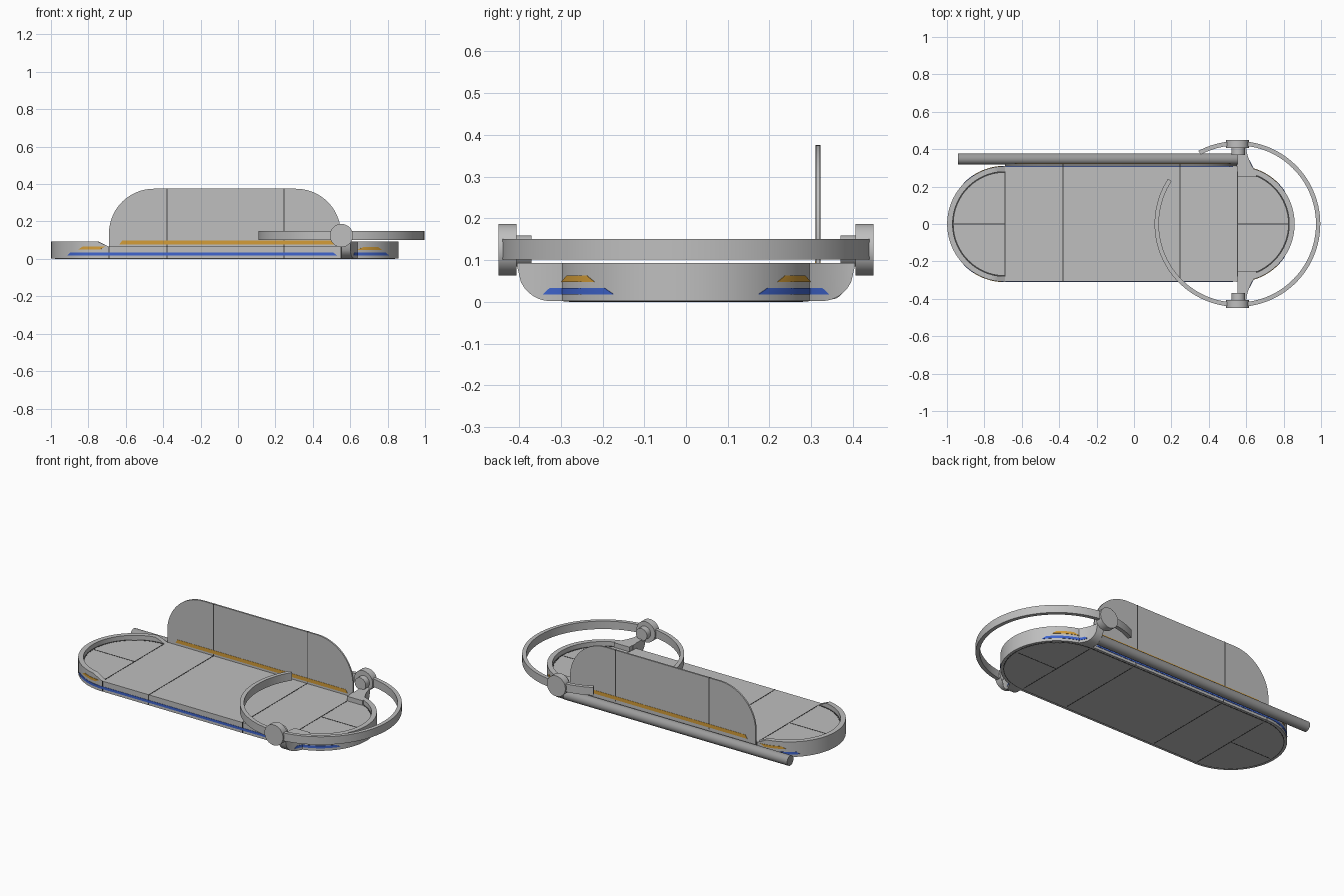
import bpy, bmesh, math
from math import cos, sin, radians

cube = bpy.data.objects.get("Cube")
if cube:
    bpy.data.objects.remove(cube)


def material(name, rgb):
    m = bpy.data.materials.new(name)
    m.use_nodes = True
    m.diffuse_color = (*rgb, 1)
    m.node_tree.nodes["Principled BSDF"].inputs["Base Color"].default_value = (*rgb, 1)
    return m


GREY = material("light grey", (0.52, 0.52, 0.52))
TUBE = material("tube grey", (0.33, 0.33, 0.33))
SEAM = material("seam dark", (0.06, 0.06, 0.06))
BLUE = material("marking blue", (0.05, 0.13, 0.62))
ORANGE = material("marking orange", (0.66, 0.34, 0.04))


def finish(name, bm, mat):
    bmesh.ops.recalc_face_normals(bm, faces=bm.faces)
    me = bpy.data.meshes.new(name)
    bm.to_mesh(me)
    bm.free()
    me.materials.append(mat)
    ob = bpy.data.objects.new(name, me)
    bpy.context.collection.objects.link(ob)
    bpy.ops.object.select_all(action="DESELECT")
    ob.select_set(True)
    bpy.context.view_layer.objects.active = ob
    bpy.ops.object.shade_smooth_by_angle(angle=radians(35))
    return ob


def loft(name, rings, mat):
    """Skin equal-length closed sections and cap both ends."""
    bm = bmesh.new()
    vs = [[bm.verts.new(p) for p in r] for r in rings]
    n = len(rings[0])
    for a, b in zip(vs, vs[1:]):
        for i in range(n):
            j = (i + 1) % n
            bm.faces.new((a[i], a[j], b[j], b[i]))
    bm.faces.new(vs[0])
    bm.faces.new(vs[-1][::-1])
    return finish(name, bm, mat)


def box(name, x0, x1, y0, y1, z0, z1, mat):
    rings = [[(x, y0, z0), (x, y1, z0), (x, y1, z1), (x, y0, z1)] for x in (x0, x1)]
    return loft(name, rings, mat)


def arc_band(name, cx, r0, r1, a0, a1, z0, z1, mat, s0=0, s1=0, steps=48):
    """Curved wall; s0 and s1 slant the ends inward at the top, z1 may depend on x."""
    rings = []
    for i in range(steps + 1):
        t = i / steps
        low = radians(a0 + (a1 - a0) * t)
        high = radians(a0 + s0 + (a1 - s1 - a0 - s0) * t)
        top = z1(cx + r1 * cos(low)) if callable(z1) else z1
        rings.append([(cx + r * cos(a), r * sin(a), z) for r, a, z in
                      ((r0, low, z0), (r1, low, z0), (r1, high, top), (r0, high, top))])
    return loft(name, rings, mat)


def rod(name, r, start, end, mat):
    """Cylinder along x or y between two points."""
    along_x = start[0] != end[0]
    rings = []
    for p in (start, end):
        ring = []
        for i in range(32):
            u, v = r * cos(math.tau * i / 32), r * sin(math.tau * i / 32)
            ring.append((p[0], p[1] + u, p[2] + v) if along_x else (p[0] + u, p[1], p[2] + v))
        rings.append(ring)
    return loft(name, rings, mat)


XL, XR, R, FLOOR, RIM = -0.69, 0.55, 0.308, 0.065, 0.093


def stadium(name, r, z0, z1, mat):
    pts = [(XR + r * cos(radians(a)), r * sin(radians(a))) for a in range(-90, 91, 4)]
    pts += [(XL + r * cos(radians(a)), r * sin(radians(a))) for a in range(90, 271, 4)]
    return loft(name, [[(x, y, z) for x, y in pts] for z in (z0, z1)], mat)


# Bed with a grooved underside
stadium("bed", R, 0.002, FLOOR, GREY)
stadium("underside_groove", R - 0.014, 0.001, 0.004, SEAM)
stadium("underside_plate", R - 0.019, 0.0005, 0.004, GREY)

# Raised end rims; the one at -x slopes down to the floor
arc_band("right_end_rim", XL, R - 0.028, R + 0.001, 90, 270, 0.002,
         lambda x: FLOOR + (RIM - FLOOR) * min(1, max(0, (XL - x) / 0.06)), GREY)
arc_band("left_end_rim", XR, R - 0.028, R + 0.001, -90, 90, 0.002, RIM, GREY)
arc_band("right_rim_seam", XL, R - 0.034, R - 0.027, 90, 270, FLOOR - 0.004, FLOOR + 0.001, SEAM)
arc_band("left_rim_seam", XR, R - 0.034, R - 0.027, -90, 90, FLOOR - 0.004, FLOOR + 0.001, SEAM)

# Panel seams on the bed, above and below
W = 0.0028
for level, z0, z1 in (("top", FLOOR - 0.002, FLOOR + 0.001), ("bottom", 0, 0.002)):
    for i, x in enumerate((XL, -0.38, 0.245, XR + 0.004)):
        half = R - 0.028 if i in (0, 3) or level == "bottom" else R
        box(f"{level}_cross_seam_{i}", x - W, x + W, -half, half, z0, z1, SEAM)
    box(f"{level}_right_mid_seam", XL - R + 0.03, XL, -W, W, z0, z1, SEAM)
    box(f"{level}_left_mid_seam", XR, XR + R - 0.03, -W, W, z0, z1, SEAM)
for i, x in enumerate((XL, -0.38, 0.245, XR)):
    for s in (-1, 1):
        box(f"side_seam_{i}", x - W, x + W, s * (R - 0.002), s * (R + 0.0015), 0.003, FLOOR, SEAM)

# Upright side panel with rounded upper corners
C, TOP = 0.24, 0.375
outline = [(XL, 0.04), (XR, 0.04)]
for cx, a0 in ((XR - C, 0), (XL + C, 90)):
    for i in range(19):
        a = radians(a0 + i * 5)
        outline.append((cx + C * cos(a), TOP - C + C * sin(a)))
PY0, PY1 = 0.311, 0.321
loft("side_panel", [[(x, y, z) for x, z in outline] for y in (PY0, PY1)], GREY)
for i, x in enumerate((-0.38, 0.245)):
    box(f"panel_seam_{i}", x - W, x + W, PY0 - 0.001, PY1 + 0.001, FLOOR, TOP + 0.0005, SEAM)


def stripe(name, x0, x1, s0, s1, y0, y1, z0, z1, mat):
    """Flat marking with slanted ends."""
    quad = ((x0, z0), (x1, z0), (x1 - s1, z1), (x0 + s0, z1))
    return loft(name, [[(x, y, z) for x, z in quad] for y in (y0, y1)], mat)


stripe("panel_stripe", -0.635, 0.515, 0.015, 0.015, PY0 - 0.0015, PY1 + 0.0015, 0.076, 0.097, ORANGE)

# Hinge tube beside the bed
rod("hinge_tube", 0.03, (-0.94, 0.348, 0.036), (0.555, 0.348, 0.036), TUBE)


def arm_edge(y):
    """Outer x edge of a pivot arm at a distance y from the centre line."""
    t = min(1, max(0, (y - 0.27) / 0.135))
    return 0.6 + 0.055 * (1 - t) ** 1.6


for s, side in ((-1, "front"), (1, "back")):
    # Markings wrapped around the bed edge
    stripe(f"{side}_blue_stripe", XL, 0.53, 0, 0.02, s * (R - 0.001), s * (R + 0.002), 0.018, 0.033, BLUE)
    r0, r1 = R - 0.002, R + 0.003
    arc_band(f"{side}_right_blue", XL, r0, r1, s * 136, s * 90, 0.018, 0.033, BLUE, -s * 4, 0, 16)
    arc_band(f"{side}_right_orange", XL, r0, r1, s * 122, s * 99, 0.05, 0.065, ORANGE, -s * 5, s * 5, 16)
    arc_band(f"{side}_left_blue", XR, r0, r1, s * 34, s * 74, 0.018, 0.033, BLUE, s * 5, 0, 16)
    arc_band(f"{side}_left_orange", XR, r0, r1, s * 45, s * 74, 0.048, 0.063, ORANGE, s * 5, s * 7, 16)

    # Curved arm carrying the pivot
    rings = []
    for i in range(17):
        y = 0.25 + 0.155 * i / 16
        t = max(0, (y - 0.325) / 0.08)
        z = 0.002 + 0.085 * (1 - math.sqrt(max(0, 1 - t * t)))
        rings.append([(0.553, s * y, z), (arm_edge(y), s * y, z),
                      (arm_edge(y), s * y, RIM), (0.553, s * y, RIM)])
    loft(f"{side}_pivot_arm", rings, GREY)
    rings = []
    for i in range(7):
        t = i / 6
        lo, hi = 0.285 + 0.058 * t, 0.285 + 0.042 * t
        rings.append([(arm_edge(y) + d, s * y, z) for y, d, z in
                      ((lo, -0.002, 0.018), (lo, 0.002, 0.018), (hi, 0.002, 0.033), (hi, -0.002, 0.033))])
    loft(f"{side}_arm_blue", rings, BLUE)

    # Pivot hub and outer disc
    rod(f"{side}_pivot_hub", 0.037, (0.557, s * 0.37, 0.122), (0.557, s * 0.415, 0.122), GREY)
    rod(f"{side}_pivot_disc", 0.062, (0.553, s * 0.406, 0.125), (0.553, s * 0.449, 0.125), GREY)

# Open hoop held by the pivots
arc_band("hoop", 0.553, 0.42, 0.443, 147, 478, 0.102, 0.15, GREY, steps=110)
